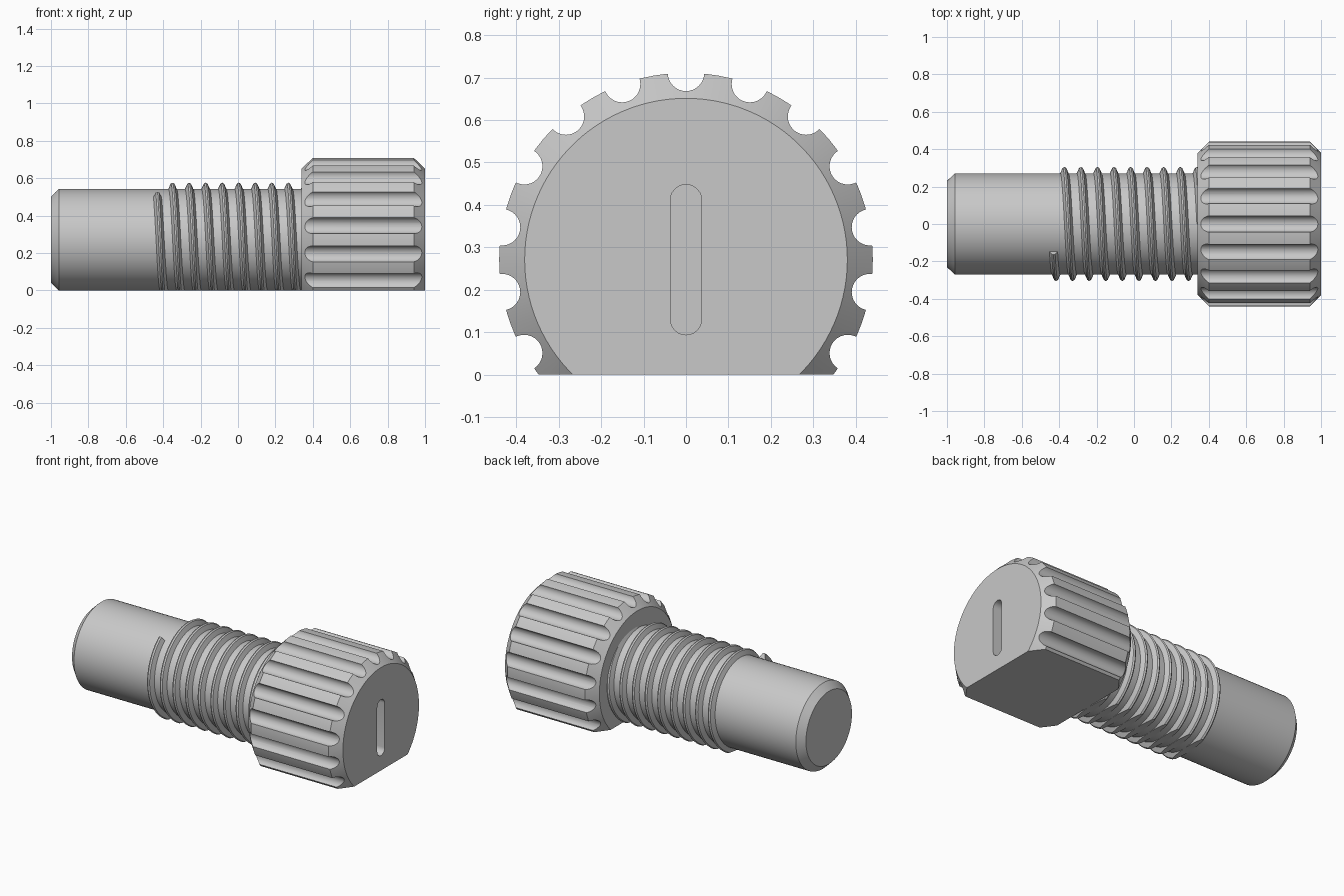
import bpy
import bmesh
from math import sin, cos, pi, radians, tau
from mathutils import Matrix, Vector

AXIS_Z = 0.271      # height of the long axis
SHAFT_R = 0.271
KNOB_R = 0.44
PITCH = 0.0885

cube = bpy.data.objects.get("Cube")
if cube:
    bpy.data.objects.remove(cube, do_unlink=True)

grey = bpy.data.materials.new("plain grey")
grey.use_nodes = True
grey.diffuse_color = (0.58, 0.58, 0.58, 1)
grey.node_tree.nodes["Principled BSDF"].inputs["Base Color"].default_value = grey.diffuse_color


def make_object(name, bm):
    bmesh.ops.recalc_face_normals(bm, faces=bm.faces)
    mesh = bpy.data.meshes.new(name)
    bm.to_mesh(mesh)
    bm.free()
    mesh.materials.append(grey)
    obj = bpy.data.objects.new(name, mesh)
    bpy.context.collection.objects.link(obj)
    return obj


def around_axis(x, r, angle):
    """Point at a distance from the long axis; angle runs from the top to the front."""
    return Vector((x, -r * sin(angle), AXIS_Z + r * cos(angle)))


def bridge(bm, a, b):
    for i in range(len(a)):
        j = (i + 1) % len(a)
        bm.faces.new((a[i], a[j], b[j], b[i]))


def lathe(profile, segments):
    bm = bmesh.new()
    rings = [[bm.verts.new(around_axis(x, r, tau * i / segments)) for i in range(segments)]
             for x, r in profile]
    for a, b in zip(rings, rings[1:]):
        bridge(bm, a, b)
    bm.faces.new(rings[0])
    bm.faces.new(rings[-1])
    return bm


def cut_flat(bm):
    """Slice off everything below the ground and close the cut."""
    geom = bm.verts[:] + bm.edges[:] + bm.faces[:]
    bmesh.ops.bisect_plane(bm, geom=geom, plane_co=(0, 0, 0), plane_no=(0, 0, 1),
                           clear_inner=True)
    edges = [e for e in bm.edges if e.is_boundary]
    bmesh.ops.holes_fill(bm, edges=edges, sides=0)


def smooth(obj):
    bpy.ops.object.select_all(action="DESELECT")
    obj.select_set(True)
    bpy.context.view_layer.objects.active = obj
    bpy.ops.object.shade_smooth_by_angle(angle=radians(28))


# Shaft with a chamfered tip
shaft = make_object("shaft", lathe([(-1, 0.23), (-0.958, SHAFT_R), (0.36, SHAFT_R)], 72))

# Screw thread: a ridge swept along a helix, flattened underneath
ridge = [(-0.026, 0.262), (-0.009, 0.3), (0, 0.305), (0.009, 0.3), (0.026, 0.262)]
bm = bmesh.new()
start, end, per_turn = 0.57, tau * 9, 64
steps = int((end - start) / tau * per_turn)
sections = []
for i in range(steps + 1):
    angle = start + (end - start) * i / steps
    x = -0.35 + PITCH * (angle / tau - 1)
    sections.append([bm.verts.new(around_axis(x + dx, r, angle)) for dx, r in ridge])
for a, b in zip(sections, sections[1:]):
    bridge(bm, a, b)
bm.faces.new(sections[0])
bm.faces.new(sections[-1])
cut_flat(bm)
thread = make_object("screw_thread", bm)

# Knob with chamfered ends and a flat underside
bm = lathe([(0.34, 0.38), (0.4, KNOB_R), (0.94, KNOB_R), (1, 0.38)], 108)
cut_flat(bm)
knob = make_object("knob", bm)

# Cutter: grip grooves around the rim and the slot in the end face
bm = bmesh.new()
for i in range(18):
    centre = around_axis(0.67, KNOB_R, tau * i / 18)
    if centre.z > 0:
        bmesh.ops.create_cone(bm, cap_ends=True, segments=32, radius1=0.043, radius2=0.043,
                              depth=0.9,
                              matrix=Matrix.Translation(centre) @ Matrix.Rotation(pi / 2, 4, "Y"))
slot_r, slot_half, n = 0.037, 0.14, 12
outline = []
for side in (1, -1):
    for i in range(n + 1):
        a = pi * i / n
        outline.append((side * slot_r * cos(a), side * (slot_half + slot_r * sin(a))))
ends = [[bm.verts.new((x, y, AXIS_Z + z)) for y, z in outline] for x in (0.9, 1.1)]
bridge(bm, *ends)
for ring in ends:
    bm.faces.new(ring)
cutter = make_object("groove_cutter", bm)
cutter.hide_render = True

boolean = knob.modifiers.new("grooves", "BOOLEAN")
boolean.operation = "DIFFERENCE"
boolean.solver = "EXACT"
boolean.object = cutter
bpy.context.view_layer.objects.active = knob
bpy.ops.object.modifier_apply(modifier=boolean.name)
bpy.data.objects.remove(cutter, do_unlink=True)

for part in (shaft, thread, knob):
    smooth(part)
